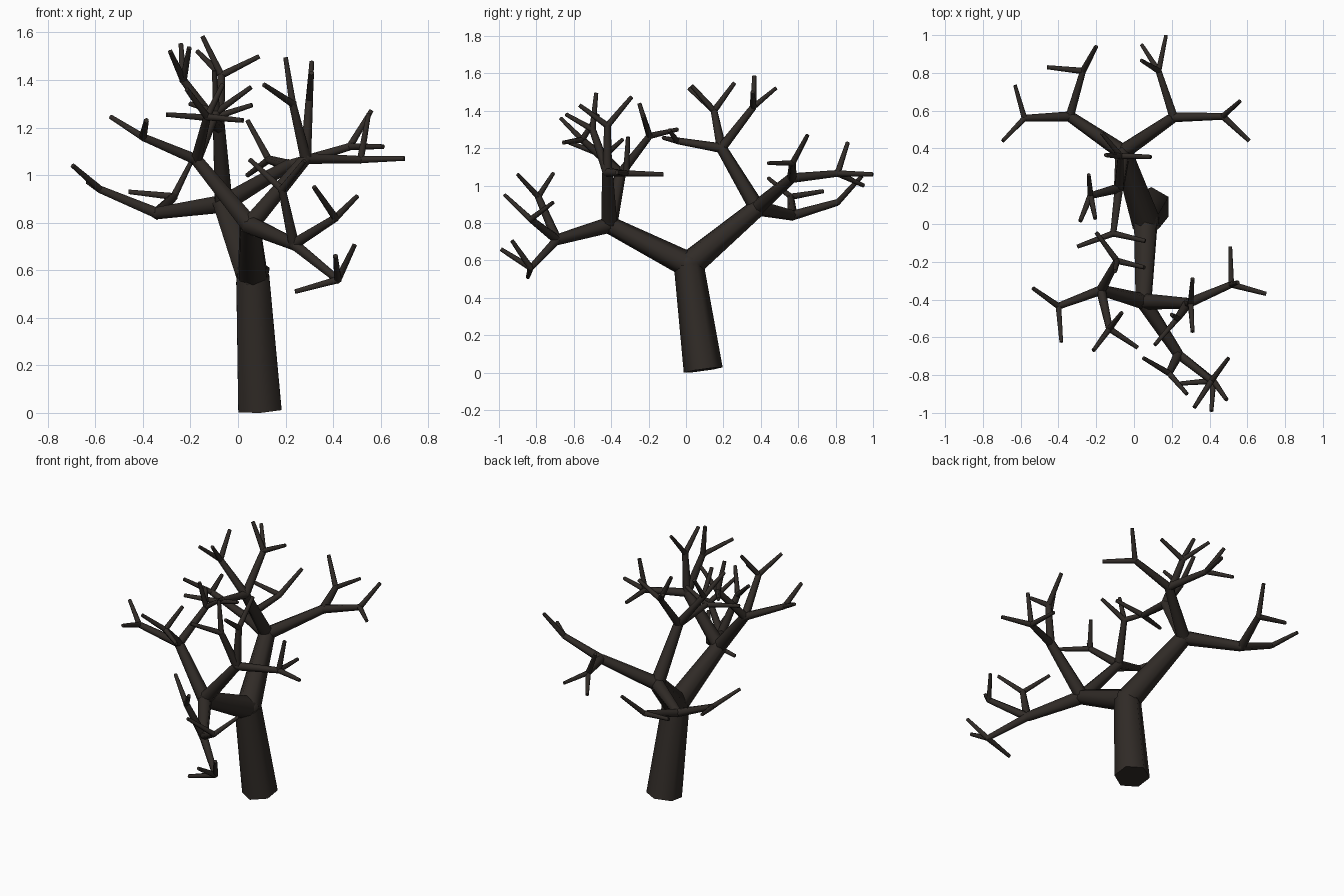
import bpy, bmesh, math
from mathutils import Vector, Matrix

SIDES = 6
bark = bpy.data.materials.new("bark")
bark.diffuse_color = (0.03, 0.024, 0.02, 1)


def tube(bm, a, b, r1, r2):
    """Capped tapering six-sided tube from a to b."""
    a, b = Vector(a), Vector(b)
    d = (b - a).normalized()
    u = Vector((0, 1, 0))
    if abs(d.y) > 0.9:
        u = Vector((0, 0, 1))
    u = (u - d * u.dot(d)).normalized()
    v = d.cross(u)
    rings = []
    for p, r in ((a, r1), (b, r2)):
        rings.append([bm.verts.new(p + r * (u * math.cos(t) + v * math.sin(t)))
                      for t in (2 * math.pi * i / SIDES for i in range(SIDES))])
    lo, hi = rings
    for i in range(SIDES):
        j = (i + 1) % SIDES
        bm.faces.new((lo[i], lo[j], hi[j], hi[i]))
    bm.faces.new(lo[::-1])
    bm.faces.new(hi)


def knot(bm, p, r):
    """Small ball that fills the bend where tubes meet."""
    bmesh.ops.create_icosphere(bm, subdivisions=1, radius=r,
                               matrix=Matrix.Translation(p))


def finish(bm, name):
    mesh = bpy.data.meshes.new(name)
    bm.to_mesh(mesh)
    bm.free()
    mesh.materials.append(bark)
    ob = bpy.data.objects.new(name, mesh)
    bpy.context.collection.objects.link(ob)
    bpy.ops.object.select_all(action='DESELECT')
    ob.select_set(True)
    bpy.context.view_layer.objects.active = ob
    bpy.ops.object.shade_smooth_by_angle(angle=math.radians(65))


def limb(name, a, b, r1, r2):
    bm = bmesh.new()
    tube(bm, a, b, r1, r2)
    knot(bm, b, r2)
    finish(bm, name)


def branch(name, start, end, forks):
    """Branch from start to end, then sub-branches each carrying twigs."""
    bm = bmesh.new()
    tube(bm, start, end, 0.043, 0.029)
    knot(bm, end, 0.029)
    for node, tips in forks:
        tube(bm, end, node, 0.026, 0.018)
        knot(bm, node, 0.018)
        for tip in tips:
            tube(bm, node, tip, 0.017, 0.011)
    finish(bm, name)


# Trunk and the two main limbs
TOP = (0.062, 0.015, 0.575)
BACK = (-0.06, 0.38, 0.88)
FRONT = (0.05, -0.41, 0.79)
limb("trunk", (0.092, 0.092, 0.014), TOP, 0.105, 0.08)
limb("back_limb", TOP, BACK, 0.076, 0.05)
limb("front_limb", TOP, FRONT, 0.07, 0.047)

# Branches of the back limb
branch("back_upper_branch", BACK, (-0.08, 0.19, 1.2), [
    ((-0.07, 0.36, 1.42), [(0.09, 0.355, 1.5), (-0.17, 0.48, 1.52), (-0.15, 0.365, 1.585)]),
    ((-0.23, 0.15, 1.40), [(-0.24, 0.26, 1.55), (-0.285, 0.015, 1.52), (-0.205, 0.03, 1.535)]),
    ((-0.11, -0.05, 1.24), [(-0.30, -0.12, 1.255), (0.06, -0.09, 1.295)]),
])
branch("back_left_branch", BACK, (-0.34, 0.57, 0.84), [
    ((-0.27, 0.81, 0.91), [(-0.20, 0.94, 1.05), (-0.46, 0.83, 0.93)]),
    ((-0.58, 0.56, 0.94), [(-0.63, 0.735, 0.97), (-0.695, 0.44, 1.04)]),
])
branch("back_right_branch", BACK, (0.21, 0.565, 1.04), [
    ((0.13, 0.81, 1.065), [(0.17, 1.0, 1.06), (0.04, 0.95, 1.0), (0.04, 0.865, 1.23)]),
    ((0.47, 0.57, 1.12), [(0.56, 0.65, 1.27), (0.61, 0.44, 1.12)]),
])

# Branches of the front limb
branch("front_low_branch", FRONT, (0.235, -0.69, 0.71), [
    ((0.42, -0.83, 0.56), [(0.24, -0.845, 0.51), (0.41, -0.99, 0.66), (0.49, -0.93, 0.705)]),
    ((0.41, -0.83, 0.82), [(0.32, -0.97, 0.95), (0.5, -0.71, 0.91)]),
    ((0.185, -0.79, 0.94), [(0.05, -0.71, 1.065), (0.28, -0.9, 1.06)]),
])
branch("front_right_branch", FRONT, (0.285, -0.42, 1.07), [
    ((0.515, -0.32, 1.065), [(0.51, -0.12, 1.06), (0.7, -0.37, 1.07), (0.55, -0.31, 1.26)]),
    ((0.23, -0.5, 1.3), [(0.2, -0.48, 1.495), (0.11, -0.64, 1.38)]),
    ((0.30, -0.42, 1.32), [(0.31, -0.29, 1.475), (0.31, -0.57, 1.43)]),
])
branch("front_left_branch", FRONT, (-0.175, -0.35, 1.065), [
    ((-0.40, -0.435, 1.16), [(-0.535, -0.34, 1.245), (-0.385, -0.625, 1.23)]),
    ((-0.09, -0.195, 1.265), [(-0.20, -0.045, 1.30), (0.055, -0.23, 1.37), (-0.1, -0.25, 1.44)]),
    ((-0.13, -0.555, 1.245), [(0.02, -0.655, 1.23), (-0.215, -0.67, 1.36), (-0.065, -0.47, 1.38)]),
])
